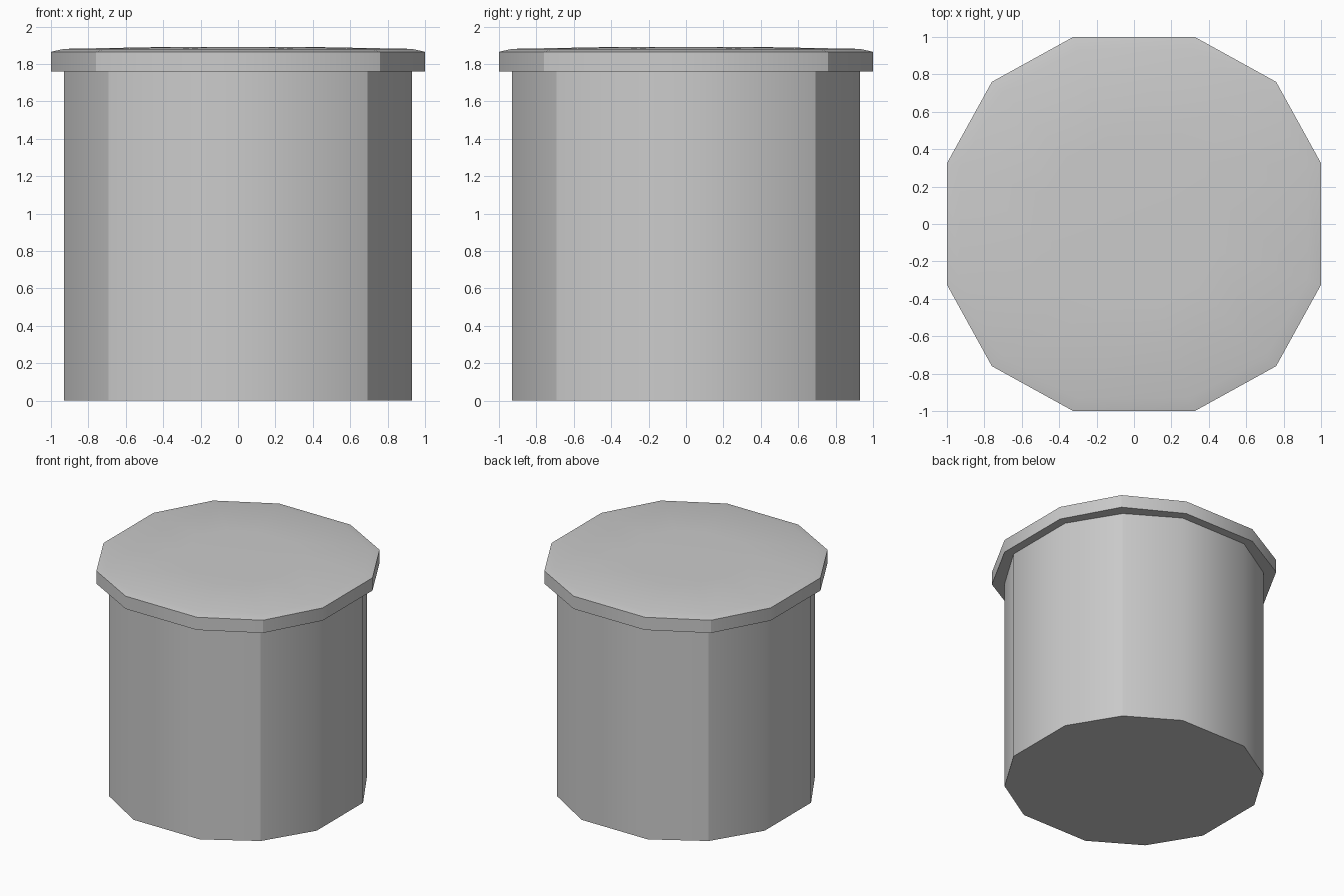
import bpy, bmesh, math

if "Cube" in bpy.data.objects:
    bpy.data.objects.remove(bpy.data.objects["Cube"])

def outline(flat, half, corner):
    """Twelve-sided outline: flat sides at +-flat, chamfer points on the diagonals."""
    quarter = [(flat, -half), (flat, half), (corner, corner)]
    pts = []
    for k in range(4):
        c, s = round(math.cos(k * math.pi / 2)), round(math.sin(k * math.pi / 2))
        pts += [(x * c - y * s, x * s + y * c) for x, y in quarter]
    return pts

def loft(name, pts, rings):
    """Stack scaled copies of the outline, given as (scale, z), and cap both ends."""
    bm = bmesh.new()
    loops = [[bm.verts.new((x * k, y * k, z)) for x, y in pts] for k, z in rings]
    n = len(pts)
    for a, b in zip(loops, loops[1:]):
        for i in range(n):
            j = (i + 1) % n
            bm.faces.new((a[i], a[j], b[j], b[i]))
    bm.faces.new(loops[0][::-1])
    bm.faces.new(loops[-1])
    bm.normal_update()
    for f in bm.faces:
        f.smooth = True
    for e in bm.edges:
        v, w = e.verts
        # creases at the rims and down the diagonal corners
        upright = abs(v.co.z - w.co.z) > 0.05
        diagonal = abs(abs(v.co.x) - abs(v.co.y)) < 0.01
        e.smooth = not ((upright and diagonal) or
                        e.calc_face_angle() > math.radians(40))
    me = bpy.data.meshes.new(name)
    bm.to_mesh(me)
    bm.free()
    ob = bpy.data.objects.new(name, me)
    bpy.context.collection.objects.link(ob)
    return ob

# Straight container body
loft("container_body", outline(0.93, 0.302, 0.692), [(1, 0), (1, 1.76)])

# Overhanging lid with a softly crowned top
loft("lid", outline(1.0, 0.325, 0.76),
     [(1, 1.76), (1, 1.865), (0.93, 1.881), (0.44, 1.89)])
